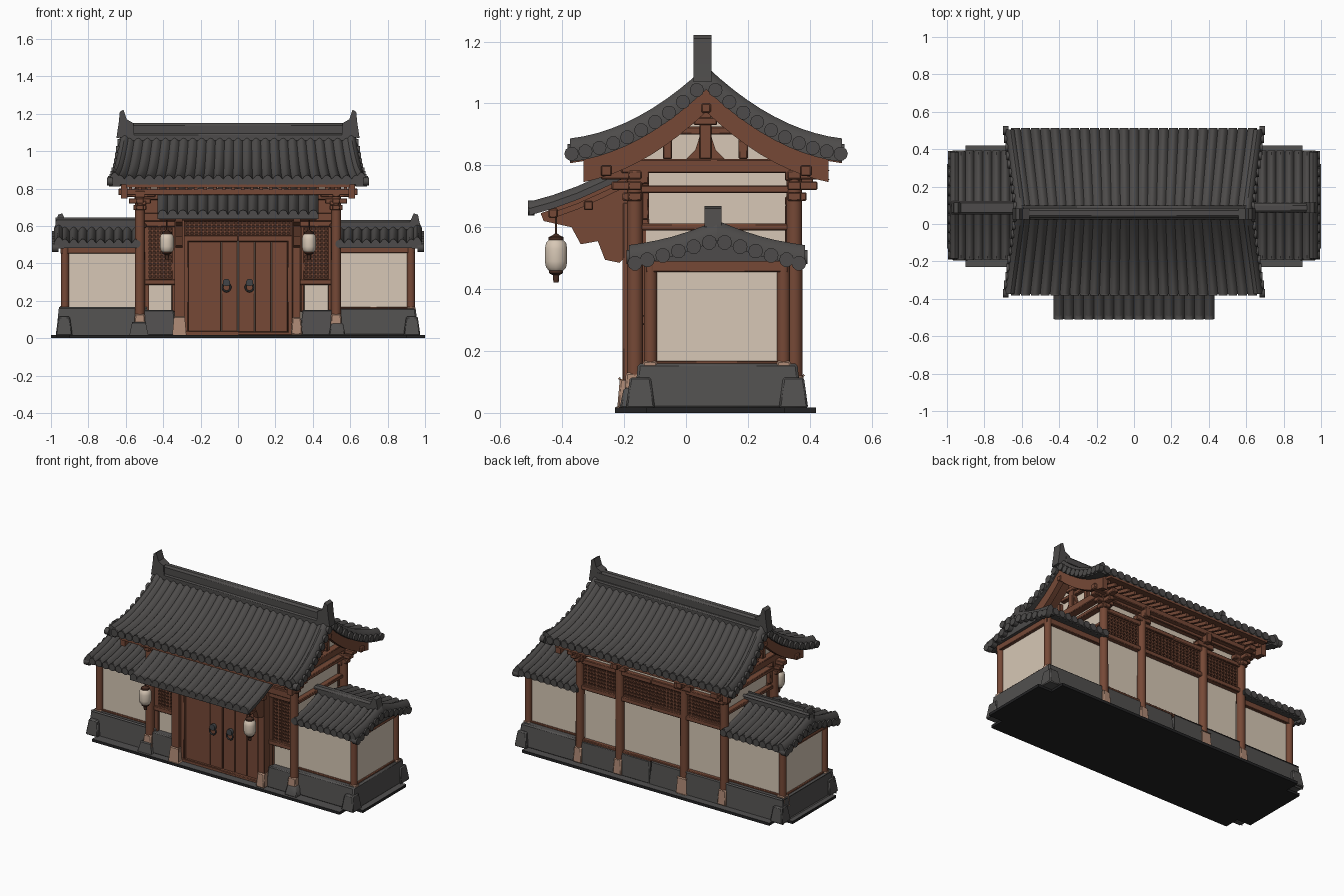
import bpy, bmesh, math
from mathutils import Vector, Matrix

if "Cube" in bpy.data.objects:
    bpy.data.objects.remove(bpy.data.objects["Cube"])

def material(name, r, g, b):
    m = bpy.data.materials.new(name)
    m.diffuse_color = (r, g, b, 1)
    m.use_nodes = True
    m.node_tree.nodes["Principled BSDF"].inputs["Base Color"].default_value = m.diffuse_color
    return m

TILE = material("roof tile grey", .075, .071, .069)
STONE = material("plinth stone grey", .083, .080, .078)
WOOD = material("brown wood", .18, .066, .037)
DARK = material("dark wood", .065, .027, .017)
CREAM = material("cream plaster", .68, .575, .465)
TAN = material("tan stone", .42, .25, .175)
BLACK = material("base black", .016, .016, .017)
METAL = material("dark metal", .055, .06, .065)

def finish(name, bm, mat):
    bmesh.ops.recalc_face_normals(bm, faces=bm.faces[:])
    for f in bm.faces:
        f.smooth = True
    for e in bm.edges:
        e.smooth = len(e.link_faces) == 2 and e.calc_face_angle(0) < .7
    me = bpy.data.meshes.new(name)
    bm.to_mesh(me)
    bm.free()
    me.materials.append(mat)
    ob = bpy.data.objects.new(name, me)
    bpy.context.collection.objects.link(ob)
    return ob

def sides(mirror):
    return (1, -1) if mirror else (1,)

def boxes(name, specs, mat, mirror=False, bevel=.004, taper=0):
    """Boxes given as x0,x1,y0,y1,z0,z1; taper pulls the top edge in."""
    bm = bmesh.new()
    for x0, x1, y0, y1, z0, z1 in specs:
        for s in sides(mirror):
            vs = bmesh.ops.create_cube(bm, size=1)["verts"]
            for v in vs:
                t = taper if v.co.z > 0 else 0
                v.co = (s * ((x0 + x1) / 2 + v.co.x * (x1 - x0 - 2 * t)),
                        (y0 + y1) / 2 + v.co.y * (y1 - y0 - 2 * t),
                        (z0 + z1) / 2 + v.co.z * (z1 - z0))
    if bevel:
        bmesh.ops.bevel(bm, geom=bm.edges[:], offset=bevel, segments=1, affect='EDGES')
    return finish(name, bm, mat)

def lathe(name, centres, prof, mat, seg=14):
    """Turned shape (r, z) at each x,y, mirrored in x."""
    bm = bmesh.new()
    for cx, cy in centres:
        for s in (1, -1):
            rings = [[bm.verts.new((s * cx + r * math.cos(2 * math.pi * k / seg),
                                    cy + r * math.sin(2 * math.pi * k / seg), z))
                      for k in range(seg)] for r, z in prof]
            for a, b in zip(rings, rings[1:]):
                for k in range(seg):
                    bm.faces.new((a[k], a[(k + 1) % seg], b[(k + 1) % seg], b[k]))
            bm.faces.new(rings[0])
            bm.faces.new(rings[-1])
    return finish(name, bm, mat)

def plates(name, poly, a, b, mat, axis="x", mirror=True):
    """Outline in yz (axis x) or xz (axis y), extruded from a to b."""
    bm = bmesh.new()
    for s in sides(mirror):
        P = lambda p, w: (s * w, p[0], p[1]) if axis == "x" else (s * p[0], w, p[1])
        A = [bm.verts.new(P(p, a)) for p in poly]
        B = [bm.verts.new(P(p, b)) for p in poly]
        bm.faces.new(A)
        bm.faces.new(B)
        for i in range(len(poly)):
            j = (i + 1) % len(poly)
            bm.faces.new((A[i], A[j], B[j], B[i]))
    return finish(name, bm, mat)

def sheets(name, paths, n, amp, thick, mat, mx=False, cy=None, seg=6):
    """Sloped sheet along path points (y, z, xa, xb) with n round ribs; mirrors in x and about y=cy."""
    bm = bmesh.new()
    N = n * seg
    for path in paths:
        for s in sides(mx):
            for my in sides(cy is not None):
                Y = lambda y: y if my == 1 else 2 * cy - y
                top, bot = [], []
                for y, z, xa, xb in path:
                    xs = [s * (xa + (xb - xa) * i / N) for i in range(N + 1)]
                    top.append([bm.verts.new((x, Y(y), z + amp * abs(math.sin(math.pi * i / seg))))
                                for i, x in enumerate(xs)])
                    bot.append([bm.verts.new((x, Y(y), z - thick)) for x in xs])
                for g in (top, bot):
                    for a, b in zip(g, g[1:]):
                        for i in range(N):
                            bm.faces.new((a[i], a[i + 1], b[i + 1], b[i]))
                for j in (0, -1):
                    for i in range(N):
                        bm.faces.new((top[j][i], top[j][i + 1], bot[j][i + 1], bot[j][i]))
                for i in (0, -1):
                    for j in range(len(path) - 1):
                        bm.faces.new((top[j][i], top[j + 1][i], bot[j + 1][i], bot[j][i]))
    return finish(name, bm, mat)

def discs(name, pts, r, length, axis, mat, mx=False, cy=None):
    """Round tile ends, cylinders along x or y."""
    bm = bmesh.new()
    rot = Matrix.Rotation(math.pi / 2, 4, 'Y' if axis == "x" else 'X')
    for x, y, z in pts:
        for s in sides(mx):
            for yy in ((y, 2 * cy - y) if cy is not None else (y,)):
                bmesh.ops.create_cone(bm, cap_ends=True, segments=10, radius1=r, radius2=r, depth=length,
                                      matrix=Matrix.Translation((s * x, yy, z)) @ rot)
    return finish(name, bm, mat)

def lattice(x0, x1, z0, z1, y, nx, nz, w=.004):
    out = [(x - w, x + w, y - .008, y + .01, z0, z1) for x in (x0 + (x1 - x0) * i / nx for i in range(nx + 1))]
    return out + [(x0, x1, y - .006, y + .01, z - w, z + w) for z in (z0 + (z1 - z0) * i / nz for i in range(nz + 1))]

# ---- base slab with rounded corners
bm = bmesh.new()
bmesh.ops.create_cube(bm, size=1, matrix=Matrix.Translation((0, .095, .009)) @ Matrix.Diagonal((2, .65, .018, 1)))
bmesh.ops.bevel(bm, geom=[e for e in bm.edges if abs(e.verts[0].co.z - e.verts[1].co.z) > .01],
                offset=.1, segments=6, affect='EDGES')
slab = finish("base_slab", bm, BLACK)
slab.data.materials.append(STONE)
for p in slab.data.polygons:
    p.material_index = int(p.normal.z > .5)

# ---- plinths
boxes("wing_plinth", [(.48, .965, -.17, .375, .015, .16)], STONE, True, .008, .015)
boxes("hall_plinth", [(.33, .56, -.185, .1, .015, .15), (0, .56, .1, .375, .015, .16)], STONE, True, .006, .012)
boxes("plinth_corner_blocks", [(.885, .975, -.195, -.1, .015, .115), (.885, .975, .3, .395, .015, .115),
      (.485, .575, -.215, -.12, .015, .08)], STONE, True, .006, .014)

# ---- plaster walls
boxes("hall_wall", [(-.5, .5, -.13, .335, .02, .84)], CREAM, bevel=0)
boxes("wing_wall", [(.48, .925, -.11, .31, .1, .5)], CREAM, True, 0)
RC, RH = .065, .44                       # main roof centre and half depth
roof_z = lambda d: 1.085 - .95 * d + .95 * d * d
edge = lambda d: .62 + .06 * d / RH
D = [RH * i / 10 for i in range(11)]
tri = [(RC - d, roof_z(d) - .05) for d in (.25, .13, .0)] + [(RC + d, roof_z(d) - .05) for d in (.13, .25)]
plates("gable_wall", [(RC - .25, .8)] + tri + [(RC + .25, .8)], .47, .505, CREAM)

# ---- main roof
def main_path(off, fa, fb, d0=0, d1=RH):
    return [(RC - d, roof_z(d) + off, fa(d), fb(d)) for d in D if d0 - .001 <= d <= d1 + .001]
e_in = lambda d: edge(d) - .02
sheets("main_roof_tiles", [main_path(0, lambda d: -e_in(d), e_in)], 25, .021, .03, TILE, cy=RC)
sheets("main_roof_verge", [main_path(.0, lambda d: e_in(d) - .03, lambda d: e_in(d) + .03)], 1, .036, .04, TILE, True, RC)
discs("main_eave_tile_ends", [(-.66 + 1.32 * (k + .5) / 25, RC - RH + .004, roof_z(RH) - .007) for k in range(25)],
      .025, .024, "y", TILE, cy=RC)
discs("main_verge_tile_ends", [(edge(d) + .006, RC - d, roof_z(d) - .014) for d in
      [.03 + .045 * k for k in range(10)]], .023, .03, "x", TILE, True, RC)
sheets("main_soffit", [main_path(-.03, lambda d: -.6, lambda d: .6)], 1, 0, .014, WOOD, cy=RC)
sheets("main_rafters", [main_path(-.043, lambda d, x=x: x - .009, lambda d, x=x: x + .009, .2, .4)
       for x in (-.575 + .05 * k for k in range(24))], 1, 0, .022, WOOD, cy=RC, seg=2)
sheets("bargeboard", [main_path(-.03, lambda d: .59, lambda d: .625, 0, .4)], 1, 0, .082, WOOD, True, RC, 2)
boxes("main_ridge", [(-.6, .6, .033, .083, 1.05, 1.15)], TILE, bevel=.012)
boxes("main_ridge_band", [(-.61, .61, .025, .1, 1.05, 1.095)], TILE, bevel=.008)
plates("ridge_end_ornament", [(.555, 1.08), (.56, 1.15), (.595, 1.17), (.612, 1.222), (.632, 1.21),
       (.638, 1.15), (.65, 1.07)], .024, .082, TILE, "y")

# ---- hall timber frame
HALL = [(.525, -.165), (.525, .35)]
lathe("hall_columns", HALL + [(.235, .35)], [(.027, .05), (.026, .78)], WOOD)
boxes("door_posts", [(.29, .335, -.205, -.13, .03, .68)], WOOD, True)
boxes("door_post_bases", [(.282, .345, -.222, -.13, .018, .11)], TAN, True, .006, .008)
boxes("hall_column_bases", [(.493, .557, -.2, -.13, .05, .13), (.493, .557, .315, .385, .02, .12),
      (.203, .267, .315, .385, .02, .12)], TAN, True, .006, .006)
boxes("front_beams", [(0, .53, -.165, -.12, .625, .67), (0, .55, -.175, -.12, .74, .80), (0, .53, -.15, -.12, .66, .75),
      (.33, .51, -.158, -.12, .285, .315), (.33, .51, -.155, -.12, .595, .63), (.335, .355, -.15, -.12, .14, .62),
      (.48, .5, -.15, -.12, .14, .62)], WOOD, True)
boxes("back_beams", [(0, .53, .32, .36, .155, .172), (0, .53, .32, .365, .5, .53), (0, .53, .32, .365, .67, .70),
      (0, .55, .32, .37, .75, .80)], WOOD, True)
boxes("gable_beams", [(.49, .535, -.17, .35, .59, .612), (.49, .54, -.19, .37, .71, .735),
      (.49, .55, -.21, .39, .775, .82), (.49, .53, -.04, .165, .90, .925), (.49, .54, .043, .083, .82, 1.03),
      (.49, .545, .025, .101, .93, .955), (.49, .53, -.075, -.045, .82, .90), (.49, .53, .17, .2, .82, .90)], WOOD, True)
plates("gable_braces", [(-.0, .82), (.03, .85), (.043, .89), (.083, .89), (.096, .85), (.126, .82)], .49, .53, WOOD)
boxes("eave_purlins", [(-.64, .64, -.275, -.24, .765, .80), (-.64, .64, .37, .405, .765, .80),
      (-.63, .63, .05, .08, .97, 1.0)], WOOD)
# stepped bracket sets on the corner columns
for nm, y, s in (("front", -.165, -1), ("back", .35, 1)):
    tiers = []
    for k in range(3):
        z, w, o = .685 + .035 * k, .035 + .024 * k, .04 + .035 * k
        tiers += [(.525 - w, .525 + w, y - .022, y + .022, z, z + .028),
                  (.505, .545, min(y, y + s * o), max(y, y + s * o), z, z + .028)]
    boxes(nm + "_column_brackets", tiers, WOOD, True)
boxes("back_middle_brackets", [(.215, .255, .34, .41, .72, .78), (.18, .29, .335, .375, .7, .73)], WOOD, True)

# ---- lattice windows
boxes("lattice_backing", [(.35, .485, -.136, -.12, .315, .6), (0, .29, -.142, -.12, .545, .63),
      (0, .51, .32, .341, .53, .67)], DARK, True, 0)
boxes("front_lattice", lattice(.355, .48, .32, .595, -.14, 6, 13), WOOD, True, 0)
boxes("transom_lattice", lattice(-.28, .28, .55, .625, -.148, 24, 4), WOOD, bevel=0)
boxes("back_lattice", lattice(-.205, .205, .535, .668, .342, 16, 6) + lattice(.265, .495, .535, .668, .342, 10, 6)
      + lattice(-.495, -.265, .535, .668, .342, 10, 6), WOOD, bevel=0)

# ---- double door
boxes("door_frame", [(.265, .292, -.18, -.12, .02, .55), (0, .29, -.18, -.12, .515, .55),
      (0, .29, -.18, -.12, .015, .035)], WOOD, True)
boxes("door_leaves", [(.003 + .0875 * k, .0895 + .0875 * k, -.16, -.12, .03, .52) for k in range(3)], WOOD, True, .003)
bm = bmesh.new()
for s in (1, -1):
    R = [[Vector((s * .062 + (.022 + .005 * math.cos(b)) * math.cos(a), -.175 + .005 * math.sin(b),
                  .272 + (.022 + .005 * math.cos(b)) * math.sin(a)))
          for b in (2 * math.pi * j / 6 for j in range(6))] for a in (2 * math.pi * i / 18 for i in range(18))]
    V = [[bm.verts.new(p) for p in ring] for ring in R]
    for i in range(18):
        for j in range(6):
            bm.faces.new((V[i][j], V[(i + 1) % 18][j], V[(i + 1) % 18][(j + 1) % 6], V[i][(j + 1) % 6]))
finish("door_rings", bm, METAL)
discs("door_ring_bosses", [(.062, -.166, .298)], .02, .03, "y", METAL, True)

# ---- porch canopy
can = [(-.508, .665), (-.43, .687), (-.35, .716), (-.27, .752), (-.16, .805)]
sheets("canopy_tiles", [[(y, z - .005, -.43, .43) for y, z in can]], 16, .022, .022, TILE)
discs("canopy_tile_ends", [(-.43 + .86 * (k + .5) / 16, -.5, .662) for k in range(16)], .024, .022, "y", TILE)
sheets("canopy_soffit", [[(y, z - .026, -.41, .41) for y, z in can[1:]]], 1, 0, .014, WOOD)
sheets("canopy_rafters", [[(y, z - .04, x - .008, x + .008) for y, z in can[1:]]
       for x in (-.39 + .06 * k for k in range(14))], 1, 0, .018, WOOD, seg=2)
plates("canopy_brackets", [(-.14, .77), (-.27, .715), (-.47, .645), (-.46, .62), (-.37, .6), (-.34, .545),
       (-.285, .555), (-.262, .495), (-.215, .485), (-.19, .51), (-.14, .53)], .297, .333, WOOD)
boxes("canopy_purlins", [(-.42, .42, -.445, -.415, .63, .66), (-.42, .42, -.33, -.3, .655, .685)], WOOD)

# ---- lanterns
LAN = [(.38, -.42)]
lathe("lantern_body", LAN, [(.022, .458), (.034, .47), (.038, .49), (.038, .53), (.034, .55), (.022, .562)], CREAM, 10)
lathe("lantern_top_cap", LAN, [(.026, .558), (.026, .568), (.012, .574), (.004, .58), (.004, .64)], DARK, 10)
lathe("lantern_tassel", LAN, [(.009, .422), (.011, .445), (.024, .452), (.024, .462)], DARK, 10)

# ---- wings: timber trim and roofs
lathe("wing_posts", [(.925, -.115), (.925, .315)], [(.022, .1), (.022, .49)], WOOD)
boxes("wing_post_bases", [(.9, .952, -.142, -.09, .1, .168), (.9, .952, .29, .342, .1, .168)], TAN, True, .005, .004)
boxes("wing_trim", [(.52, .93, -.122, .322, .155, .168), (.905, .937, -.11, .31, .155, .168),
      (.5, .945, -.13, .33, .455, .505)], WOOD, True, .003)
WC, WH = .1, .285
wing_z = lambda d: .588 - .28 * d
WD = [WH * i / 6 for i in range(7)]
wpath = lambda a, b: [(WC - d, wing_z(d) - .012 * math.sin(math.pi * d / WH), a, b) for d in WD]
sheets("wing_roof_tiles", [wpath(.52, .95)], 9, .022, .025, TILE, True, WC)
sheets("wing_verge", [wpath(.93, .985)], 1, .034, .03, TILE, True, WC)
plates("wing_roof_core", [(WC - .265, .49), (WC, .575), (WC + .265, .49)], .52, .965, TILE)
discs("wing_eave_tile_ends", [(.52 + .43 * (k + .5) / 9, WC - WH + .004, .504) for k in range(9)],
      .023, .024, "y", TILE, True, WC)
discs("wing_verge_tile_ends", [(.976, WC - d, wing_z(d) - .03) for d in (.025, .075, .125, .175, .225, .265)],
      .024, .035, "x", TILE, True, WC)
boxes("wing_ridge", [(.5, .965, .062, .112, .57, .632)], TILE, True, .012)
plates("wing_ridge_ornament", [(.91, .6), (.925, .635), (.94, .668), (.962, .66), (.975, .6)], .06, .114, TILE, "y")
